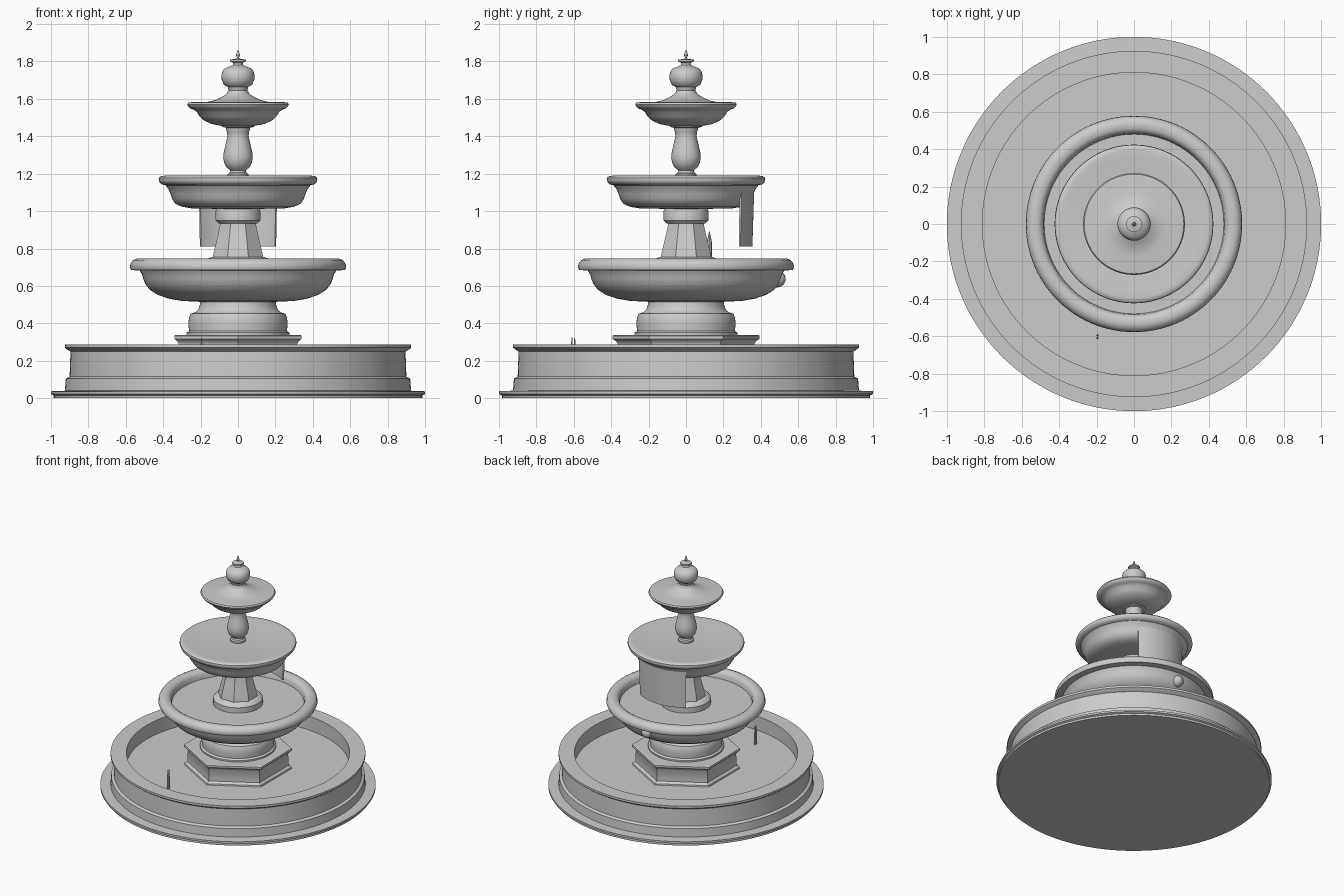
import bpy, bmesh
from math import sin, cos, pi, radians


def finish(name, bm):
    bmesh.ops.remove_doubles(bm, verts=bm.verts, dist=1e-5)
    bmesh.ops.recalc_face_normals(bm, faces=bm.faces)
    me = bpy.data.meshes.new(name)
    bm.to_mesh(me)
    bm.free()
    me.shade_smooth()
    me.set_sharp_from_angle(angle=radians(35))
    ob = bpy.data.objects.new(name, me)
    bpy.context.collection.objects.link(ob)
    return ob


def lathe(name, profile, n=96, phase=0.0, at=(0, 0)):
    """Revolve (radius, z) points about a vertical axis and cap both ends."""
    bm = bmesh.new()
    rings = []
    for r, z in profile:
        rings.append([bm.verts.new((at[0] + r * cos(phase + 2 * pi * i / n),
                                    at[1] + r * sin(phase + 2 * pi * i / n), z))
                      for i in range(n)])
    for a, b in zip(rings, rings[1:]):
        for i in range(n):
            j = (i + 1) % n
            bm.faces.new((a[i], a[j], b[j], b[i]))
    bm.faces.new(rings[0])
    bm.faces.new(rings[-1])
    return finish(name, bm)


# Ground pool with stepped foot, wall and moulded rim
lathe("pool_basin", [
    (0.985, 0), (0.985, 0.015), (1.0, 0.022), (1.0, 0.037), (0.925, 0.04),
    (0.92, 0.105), (0.90, 0.115), (0.895, 0.25), (0.915, 0.262),
    (0.925, 0.27), (0.925, 0.287), (0.81, 0.287), (0.81, 0.175)], n=128)

# Hexagonal plinth, corners on the y axis
lathe("hexagonal_plinth", [
    (0.395, 0.165), (0.39, 0.185), (0.37, 0.20), (0.365, 0.29),
    (0.375, 0.305), (0.393, 0.317), (0.393, 0.333), (0.385, 0.338)],
    n=6, phase=pi / 2)

# Lower stem
lathe("lower_stem", [
    (0.275, 0.325), (0.275, 0.35), (0.262, 0.36), (0.265, 0.40), (0.262, 0.43),
    (0.253, 0.452), (0.225, 0.46), (0.212, 0.475), (0.205, 0.495),
    (0.20, 0.53)])

# Large open bowl with rolled rim
lathe("lower_bowl", [
    (0.20, 0.515), (0.30, 0.52), (0.37, 0.532), (0.43, 0.553), (0.47, 0.578),
    (0.495, 0.61), (0.507, 0.64), (0.512, 0.66), (0.525, 0.682), (0.572, 0.685),
    (0.578, 0.70), (0.574, 0.72), (0.56, 0.738), (0.54, 0.746), (0.51, 0.745),
    (0.495, 0.735), (0.485, 0.72), (0.48, 0.685)])

# Small bulge at the back of the bowl
bm = bmesh.new()
bmesh.ops.create_uvsphere(bm, u_segments=20, v_segments=12, radius=0.045)
spout = finish("bowl_spout", bm)
spout.location = (0, 0.488, 0.637)

# Flared faceted pedestal with round foot and collar
lathe("pedestal_foot", [(0.18, 0.67), (0.18, 0.728), (0.165, 0.745),
                        (0.14, 0.755)], n=48)
lathe("pedestal_shaft", [
    (0.148, 0.74), (0.141, 0.775), (0.130, 0.82), (0.117, 0.87), (0.107, 0.91),
    (0.10, 0.955)], n=8, phase=pi / 8)
lathe("pedestal_collar", [(0.105, 0.935), (0.12, 0.95), (0.12, 1.0),
                          (0.112, 1.02)], n=48)

# Middle bowl, filled to the brim, with a rounded lip
lathe("middle_bowl", [
    (0.12, 1.012), (0.25, 1.015), (0.30, 1.023), (0.335, 1.04), (0.352, 1.065),
    (0.36, 1.09), (0.37, 1.115), (0.388, 1.138), (0.408, 1.143), (0.418, 1.153),
    (0.424, 1.166), (0.422, 1.178), (0.413, 1.186), (0.395, 1.189),
    (0.36, 1.184)])

# Curved sheet hanging below the back of the middle bowl
bm = bmesh.new()
rows = []
for i in range(25):
    a = radians(90 - 35 + 70 * i / 24)
    rows.append([bm.verts.new((r * cos(a), r * sin(a), z)) for r, z in
                 ((0.345, 0.81), (0.355, 0.81), (0.365, 1.12), (0.35, 1.12))])
for a, b in zip(rows, rows[1:]):
    for k in range(4):
        bm.faces.new((a[k], a[(k + 1) % 4], b[(k + 1) % 4], b[k]))
bm.faces.new(rows[0])
bm.faces.new(rows[-1])
finish("water_sheet", bm)

# Upper baluster stem
lathe("upper_stem", [
    (0.055, 1.17), (0.055, 1.198), (0.045, 1.205), (0.042, 1.218), (0.062, 1.235),
    (0.074, 1.258), (0.079, 1.285), (0.076, 1.315), (0.066, 1.36), (0.057, 1.40),
    (0.058, 1.42), (0.064, 1.432), (0.064, 1.445), (0.085, 1.45), (0.085, 1.47)],
    n=48)

# Top bowl, rising towards the finial
lathe("upper_bowl", [
    (0.085, 1.455), (0.14, 1.465), (0.18, 1.483), (0.205, 1.505), (0.22, 1.53),
    (0.24, 1.544), (0.255, 1.548), (0.265, 1.558), (0.272, 1.57), (0.266, 1.58),
    (0.24, 1.583), (0.17, 1.582), (0.125, 1.592), (0.09, 1.608), (0.065, 1.623),
    (0.055, 1.635)])

# Finial bulb, cap and tip
lathe("finial", [
    (0.06, 1.61), (0.06, 1.63), (0.05, 1.645), (0.055, 1.663), (0.075, 1.675),
    (0.087, 1.70), (0.089, 1.725), (0.083, 1.748), (0.07, 1.763), (0.045, 1.772),
    (0.028, 1.78), (0.025, 1.792), (0.042, 1.80), (0.042, 1.81), (0.015, 1.813),
    (0.005, 1.818), (0.011, 1.835), (0.002, 1.862)], n=48)

# Thin water spikes in the pool and behind the pedestal
for i, (x, y, r, z0, z1) in enumerate([(-0.195, -0.595, 0.006, 0.17, 0.325),
                                       (-0.195, -0.61, 0.006, 0.17, 0.325),
                                       (0.0, 0.125, 0.014, 0.74, 0.89)]):
    lathe(f"water_spike_{i + 1}", [(r, z0), (r, z0 + 0.6 * (z1 - z0)),
                                   (0.002, z1)], n=8, at=(x, y))
